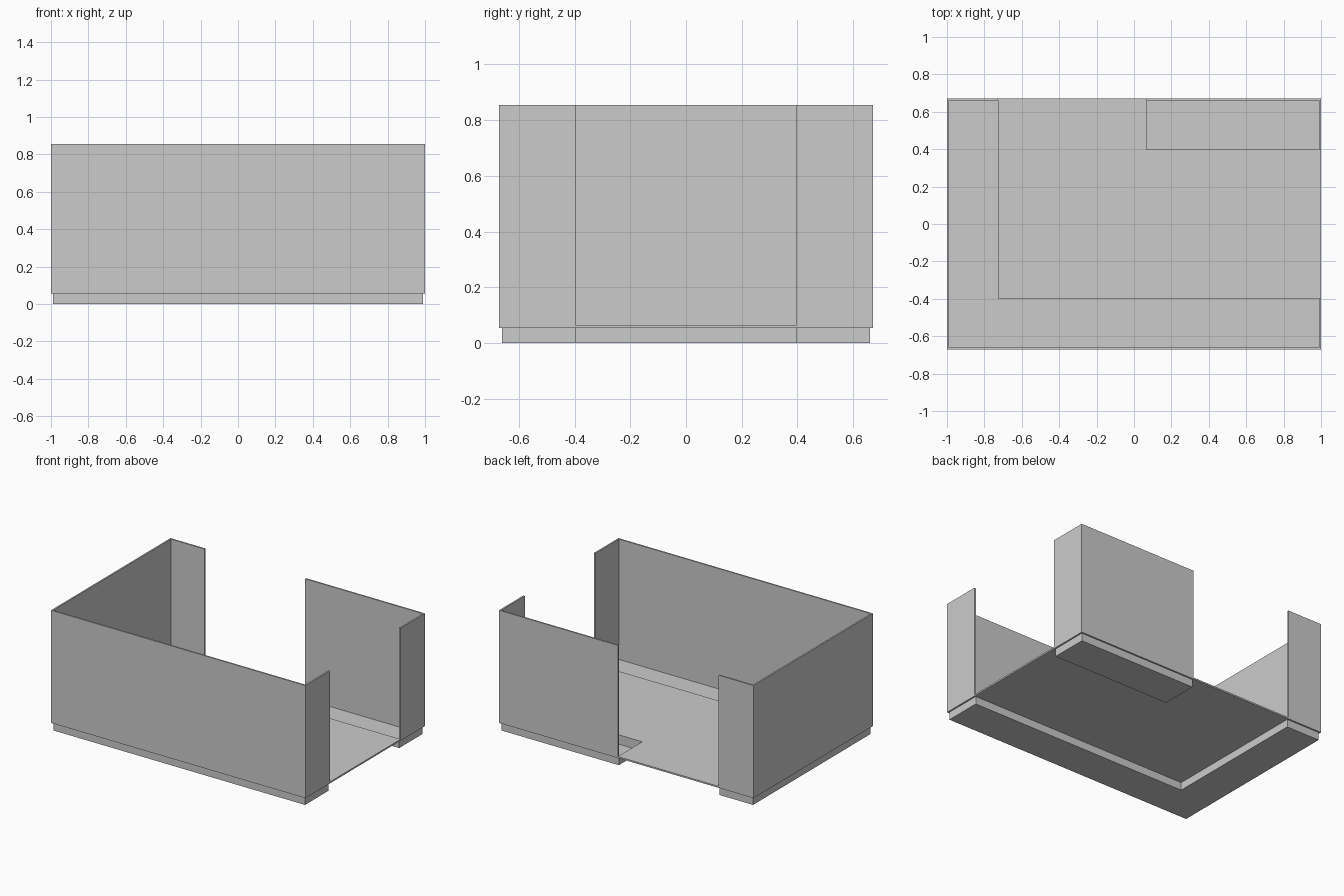
import bpy, bmesh

if "Cube" in bpy.data.objects:
    bpy.data.objects.remove(bpy.data.objects["Cube"])

X, Y, T = 1.0, 0.671, 0.011          # half sizes, wall thickness
XI, YI = X - T, Y - T                # inner faces of the walls
Z_RIM, Z_FLOOR, Z_TOP = 0.055, 0.066, 0.855
XL, XR, YG = -0.727, 0.066, 0.397    # edges of the two openings


def prism(name, outline, z0, z1, top=True):
    """Extrude a counter-clockwise outline; optionally leave the top open."""
    bm = bmesh.new()
    lo = [bm.verts.new((x, y, z0)) for x, y in outline]
    hi = [bm.verts.new((x, y, z1)) for x, y in outline]
    n = len(outline)
    bm.faces.new(lo[::-1])
    if top:
        bm.faces.new(hi)
    for i in range(n):
        j = (i + 1) % n
        bm.faces.new((lo[i], lo[j], hi[j], hi[i]))
    mesh = bpy.data.meshes.new(name)
    bm.to_mesh(mesh)
    bm.free()
    obj = bpy.data.objects.new(name, mesh)
    bpy.context.collection.objects.link(obj)
    return obj


# Thin walls: long wrap around front, left and back, plus the rear right corner
prism("main_wall", [(X, -YG), (XI, -YG), (XI, -YI), (-XI, -YI), (-XI, YI), (XL, YI),
                    (XL, Y), (-X, Y), (-X, -Y), (X, -Y)][::-1], Z_RIM, Z_TOP)
prism("corner_wall", [(XR, YI), (XI, YI), (XI, YG), (X, YG), (X, Y), (XR, Y)],
      Z_RIM, Z_TOP)

# Raised floor between the sunken strips, reaching out through both openings
prism("floor", [(X, -YG), (X, YG), (XR, YG), (XR, Y), (XL, Y), (XL, -YG)],
      Z_RIM, Z_FLOOR)

# Sunken trays that form the feet, open on top
prism("main_tray", [(-XI, -YI), (XI, -YI), (XI, -YG), (XL, -YG), (XL, YI), (-XI, YI)],
      0, Z_RIM, top=False)
prism("corner_tray", [(XR, YG), (XI, YG), (XI, YI), (XR, YI)], 0, Z_RIM, top=False)

# Make the outward directions consistent
for obj in bpy.context.collection.objects:
    bm = bmesh.new()
    bm.from_mesh(obj.data)
    bmesh.ops.recalc_face_normals(bm, faces=bm.faces)
    bm.to_mesh(obj.data)
    bm.free()
